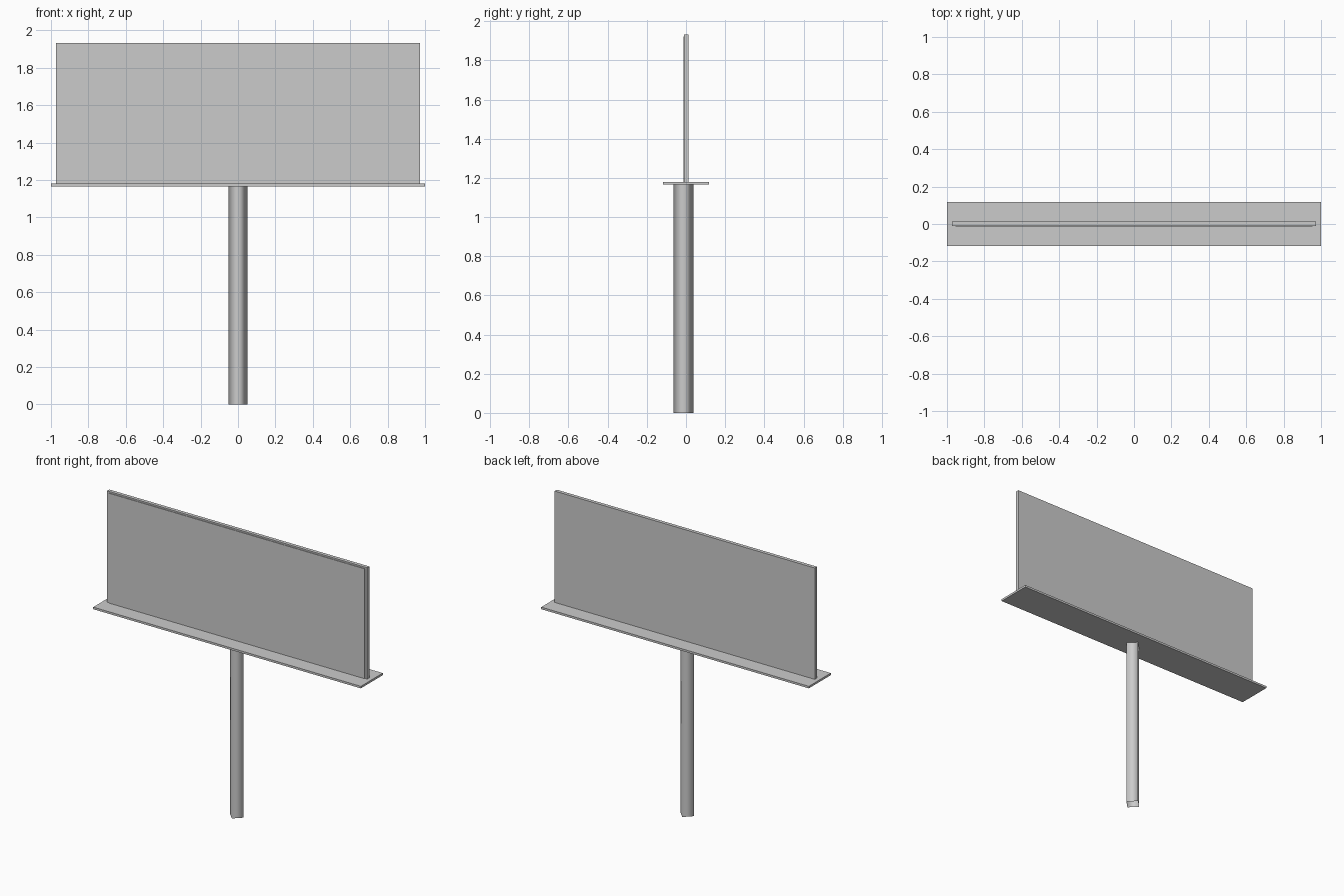
import bpy
import bmesh
import math

cube = bpy.data.objects.get("Cube")
if cube:
    bpy.data.objects.remove(cube, do_unlink=True)

# One plain grey for the whole sign
GREY = (0.6, 0.6, 0.6, 1.0)
grey = bpy.data.materials.new("plain_grey")
grey.use_nodes = True
grey.diffuse_color = GREY
grey.node_tree.nodes["Principled BSDF"].inputs["Base Color"].default_value = GREY


def add_object(name, bm):
    mesh = bpy.data.meshes.new(name)
    bm.to_mesh(mesh)
    bm.free()
    mesh.materials.append(grey)
    obj = bpy.data.objects.new(name, mesh)
    bpy.context.collection.objects.link(obj)
    return obj


def add_box(name, size, y, bottom):
    bm = bmesh.new()
    bmesh.ops.create_cube(bm, size=1)
    bmesh.ops.scale(bm, vec=size, verts=bm.verts)
    bmesh.ops.translate(bm, vec=(0, y, bottom + size[2] / 2), verts=bm.verts)
    return add_object(name, bm)


SHELF_BOTTOM, SHELF_TOP, TOP = 1.166, 1.18, 1.932

# Walkway shelf and the upright board on it
add_box("walkway_shelf", (2.0, 0.234, SHELF_TOP - SHELF_BOTTOM), 0, SHELF_BOTTOM)
add_box("sign_board", (1.944, 0.024, TOP - SHELF_TOP), 0.002, SHELF_TOP)

# Thin poster sheet on the front of the board
add_box("poster_sheet", (1.91, 0.004, TOP - SHELF_TOP - 0.01), -0.012, SHELF_TOP)

# Four-sided pole, corners on the axes, open at the foot, softly shaded
bm = bmesh.new()
bmesh.ops.create_cone(bm, cap_ends=False, segments=4, radius1=0.052,
                      radius2=0.052, depth=SHELF_BOTTOM)
corner = next(iter(bm.verts)).co
turn = -math.atan2(corner.y, corner.x)
for v in bm.verts:
    x, y = v.co.x, v.co.y
    v.co.x = x * math.cos(turn) - y * math.sin(turn)
    v.co.y = x * math.sin(turn) + y * math.cos(turn) - 0.013
    v.co.z += SHELF_BOTTOM / 2
for f in bm.faces:
    f.smooth = True
add_object("support_pole", bm)
